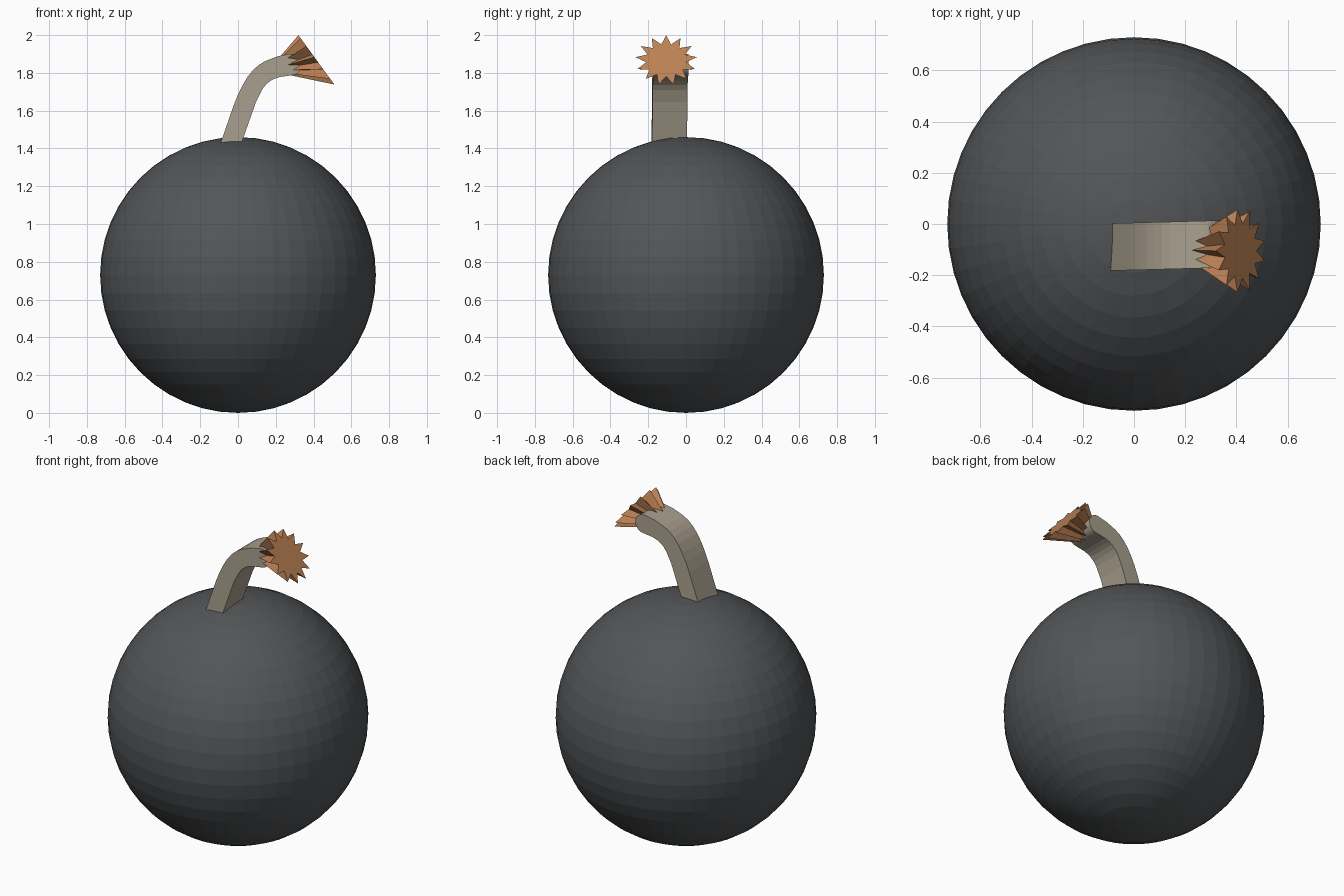
import bpy, bmesh
from math import sin, cos, pi, radians
from mathutils import Vector

if "Cube" in bpy.data.objects:
    bpy.data.objects.remove(bpy.data.objects["Cube"])


def finish(bm, name, color):
    bmesh.ops.recalc_face_normals(bm, faces=bm.faces[:])
    mesh = bpy.data.meshes.new(name)
    bm.to_mesh(mesh)
    bm.free()
    obj = bpy.data.objects.new(name, mesh)
    bpy.context.collection.objects.link(obj)
    mat = bpy.data.materials.new(name + "_material")
    mat.diffuse_color = (*color, 1)
    mat.use_nodes = True
    mat.node_tree.nodes["Principled BSDF"].inputs["Base Color"].default_value = mat.diffuse_color
    mesh.materials.append(mat)
    return obj


def loft(bm, a, b):
    """Closed solid between two matching rings of points."""
    va = [bm.verts.new(p) for p in a]
    vb = [bm.verts.new(p) for p in b]
    n = len(va)
    for i in range(n):
        j = (i + 1) % n
        bm.faces.new((va[i], va[j], vb[j], vb[i]))
    bm.faces.new(va)
    bm.faces.new(vb)


# Round body
bm = bmesh.new()
bmesh.ops.create_uvsphere(bm, u_segments=48, v_segments=24, radius=0.73)
bmesh.ops.translate(bm, verts=bm.verts[:], vec=(0, 0, 0.73))
finish(bm, "round_body", (0.085, 0.09, 0.095))

# Curved fuse: side outline with rounded end, extruded across y
upper = [(-0.11, 1.38), (-0.09, 1.435), (-0.026, 1.62), (0.0, 1.685), (0.022, 1.73),
         (0.05, 1.778), (0.08, 1.815), (0.11, 1.842), (0.143, 1.862), (0.21, 1.888)]
lower = [(0.22, 1.778), (0.193, 1.769), (0.17, 1.757), (0.147, 1.737), (0.127, 1.71),
         (0.095, 1.645), (0.024, 1.444), (0.002, 1.38)]
tip = [(0.28 + 0.057 * cos(radians(t)), 1.844 + 0.057 * sin(radians(t)))
       for t in range(96, -85, -15)]
outline = upper + tip + lower
bm = bmesh.new()
loft(bm, [(x, -0.18 + 0.027 * x, z) for x, z in outline],
     [(x, 0.005 + 0.027 * x, z) for x, z in outline])
finish(bm, "fuse", (0.40, 0.35, 0.27))

# Spark: 13-pointed star tapering back into the fuse
POINTS = 13
center = Vector((0.4165, -0.105, 1.867))
apex = Vector((0.159, -0.10, 1.812))
up, side = Vector((-0.59, 0, 0.81)), Vector((0, 1, 0))
star = []
for i in range(2 * POINTS):
    r = 0.1635 * (1 if i % 2 == 0 else 0.65)
    t = pi * i / POINTS
    star.append(center + up * (r * cos(t)) + side * (r * sin(t)))
bm = bmesh.new()
loft(bm, [apex.lerp(p, 0.25) for p in star], star)
finish(bm, "spark", (0.50, 0.22, 0.09))
